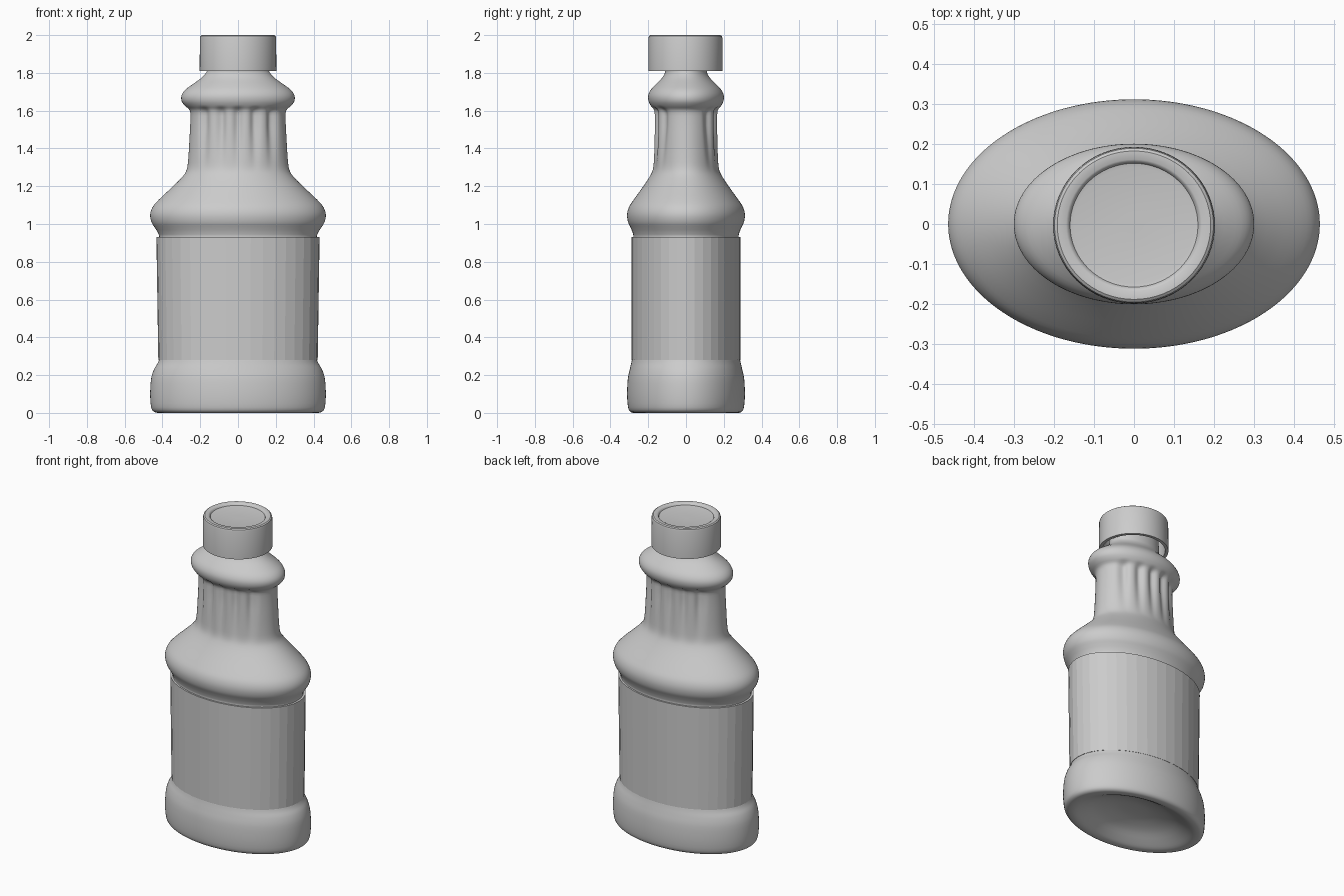
import bpy, math


def smooth_profile(pts, steps):
    """Catmull-Rom subdivision of (z, rx, ry) points."""
    out = []
    for i in range(len(pts) - 1):
        p0, p1, p2, p3 = (pts[max(0, min(len(pts) - 1, i + k))] for k in (-1, 0, 1, 2))
        for s in range(steps):
            t = s / steps
            out.append(tuple(0.5 * (2 * b + (c - a) * t + (2 * a - 5 * b + 4 * c - d) * t * t
                                    + (3 * b - a - 3 * c + d) * t ** 3)
                             for a, b, c, d in zip(p0, p1, p2, p3)))
    return out + [pts[-1]]


def loft(name, rings, segs, offset=None, cy=0.0, smooth_angle=None):
    """Stack elliptical rings into a closed skin."""
    verts, faces = [], []
    for z, rx, ry in rings:
        for j in range(segs):
            a = 2 * math.pi * j / segs
            c, s = math.cos(a), math.sin(a)
            d = offset(z, rx * c) if offset else 0
            verts.append((rx * c - d * c, ry * s - d * s + cy, z))
    for i in range(len(rings) - 1):
        for j in range(segs):
            k = (j + 1) % segs
            faces.append((i * segs + j, i * segs + k, (i + 1) * segs + k, (i + 1) * segs + j))
    faces.append(tuple(reversed(range(segs))))
    faces.append(tuple(range((len(rings) - 1) * segs, len(rings) * segs)))
    me = bpy.data.meshes.new(name)
    me.from_pydata(verts, [], faces)
    ob = bpy.data.objects.new(name, me)
    bpy.context.collection.objects.link(ob)
    if smooth_angle:
        bpy.ops.object.select_all(action='DESELECT')
        bpy.context.view_layer.objects.active = ob
        ob.select_set(True)
        bpy.ops.object.shade_smooth_by_angle(angle=math.radians(smooth_angle))
    return ob


def flutes(z, x):
    """Grooves on the front and back of the grip, deepest at the top."""
    if not 1.27 < z < 1.625 or abs(x) > 0.225:
        return 0
    fade = min(1, (z - 1.27) / 0.25) * min(1, (1.625 - z) / 0.03)
    return 0.018 * fade * (0.5 + 0.5 * math.cos(2 * math.pi * x / 0.09)) ** 1.5


# Bottle body: domed underside, base, waist, shoulder, fluted grip, collar, neck
body = [
    (0.09, 0.02, 0.013), (0.085, 0.12, 0.08), (0.06, 0.24, 0.16), (0.025, 0.33, 0.215),
    (0.004, 0.385, 0.25), (0.0, 0.42, 0.275), (0.006, 0.445, 0.295), (0.03, 0.46, 0.307),
    (0.10, 0.465, 0.312), (0.18, 0.46, 0.308), (0.23, 0.445, 0.298), (0.26, 0.427, 0.291),
    (0.285, 0.417, 0.286), (0.32, 0.412, 0.281), (0.60, 0.415, 0.279), (0.90, 0.417, 0.279),
    (0.945, 0.42, 0.28), (0.98, 0.44, 0.293), (1.01, 0.458, 0.307), (1.05, 0.465, 0.312),
    (1.09, 0.452, 0.302), (1.13, 0.418, 0.276), (1.19, 0.354, 0.233), (1.25, 0.294, 0.193),
    (1.29, 0.271, 0.176), (1.35, 0.263, 0.171), (1.45, 0.257, 0.168), (1.55, 0.252, 0.167),
    (1.60, 0.255, 0.17), (1.625, 0.28, 0.186), (1.65, 0.298, 0.198), (1.68, 0.299, 0.2),
    (1.71, 0.28, 0.187), (1.74, 0.24, 0.16), (1.77, 0.198, 0.13), (1.80, 0.17, 0.112),
    (1.83, 0.162, 0.112), (1.94, 0.16, 0.112),
]
loft("bottle_body", smooth_profile(body, 3), 160, flutes, smooth_angle=50)

# Label sleeve: faceted wrap standing slightly proud of the body
loft("label_sleeve", [(0.28, 0.422, 0.289), (0.93, 0.432, 0.289)], 40, smooth_angle=5)

# Cap: hollow from below, rounded rim, recessed top
cap = [(1.95, 0.02), (1.95, 0.182), (1.81, 0.184), (1.81, 0.203), (1.985, 0.202),
       (1.995, 0.199), (2.0, 0.192), (2.0, 0.170), (1.996, 0.164), (1.988, 0.160),
       (1.986, 0.150), (1.986, 0.02)]
loft("cap", [(z, r, r * 0.967) for z, r in cap], 64, cy=-0.003, smooth_angle=35)
